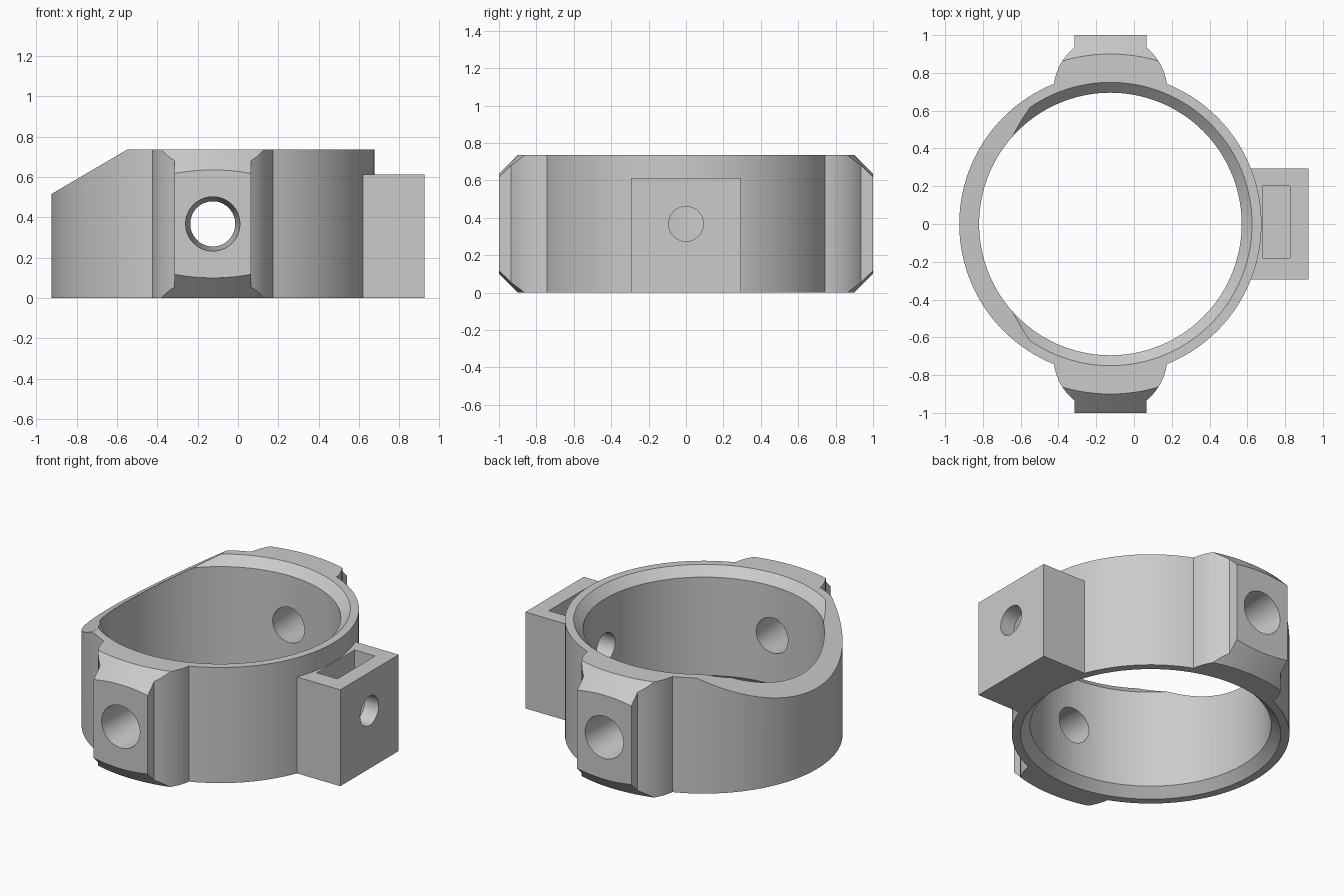
import bpy, bmesh, math
from mathutils import Matrix, Vector

if "Cube" in bpy.data.objects:
    bpy.data.objects.remove(bpy.data.objects["Cube"], do_unlink=True)

CX = -0.125      # ring axis
H = 0.735        # ring height
MID = H / 2
SEG = 144

grey = bpy.data.materials.new("light grey")
grey.use_nodes = True
colour = (0.6, 0.6, 0.6, 1)
grey.diffuse_color = colour
grey.node_tree.nodes["Principled BSDF"].inputs["Base Color"].default_value = colour


def finish(name, bm):
    bmesh.ops.recalc_face_normals(bm, faces=bm.faces)
    mesh = bpy.data.meshes.new(name)
    bm.to_mesh(mesh)
    bm.free()
    mesh.materials.append(grey)
    obj = bpy.data.objects.new(name, mesh)
    bpy.context.collection.objects.link(obj)
    return obj


def box(name, lo, hi):
    bm = bmesh.new()
    bmesh.ops.create_cube(bm, size=1)
    for v in bm.verts:
        v.co = Vector([l + (c + 0.5) * (h - l) for c, l, h in zip(v.co, lo, hi)])
    return finish(name, bm)


def cone(name, r1, r2, start, end, seg=SEG):
    """Closed cylinder or cone running from start to end."""
    a, b = Vector(start), Vector(end)
    turn = (b - a).to_track_quat('Z', 'Y').to_matrix().to_4x4()
    bm = bmesh.new()
    bmesh.ops.create_cone(bm, cap_ends=True, segments=seg, radius1=r1, radius2=r2,
                          depth=(b - a).length,
                          matrix=Matrix.Translation((a + b) / 2) @ turn)
    return finish(name, bm)


def lathe(name, profile):
    """Solid of revolution about the ring axis from (radius, z) points."""
    bm = bmesh.new()
    rings = [[bm.verts.new((CX + r * math.cos(math.tau * i / SEG),
                            r * math.sin(math.tau * i / SEG), z))
              for i in range(SEG)] for r, z in profile]
    for a, b in zip(rings, rings[1:]):
        for i in range(SEG):
            j = (i + 1) % SEG
            bm.faces.new((a[i], a[j], b[j], b[i]))
    bm.faces.new(rings[0])
    bm.faces.new(rings[-1])
    return finish(name, bm)


def prism(name, outline, axis, lo, hi):
    """Extrude a 2D outline along y or z."""
    bm = bmesh.new()

    def point(p, t):
        return (p[0], t, p[1]) if axis == 'Y' else (p[0], p[1], t)
    a = [bm.verts.new(point(p, lo)) for p in outline]
    b = [bm.verts.new(point(p, hi)) for p in outline]
    bm.faces.new(a)
    bm.faces.new(b)
    for i in range(len(a)):
        j = (i + 1) % len(a)
        bm.faces.new((a[i], a[j], b[j], b[i]))
    return finish(name, bm)


def boolean(target, tool, operation):
    mod = target.modifiers.new("boolean", 'BOOLEAN')
    mod.operation, mod.object, mod.solver = operation, tool, 'EXACT'
    bpy.context.view_layer.update()
    result = target.evaluated_get(bpy.context.evaluated_depsgraph_get())
    mesh = bpy.data.meshes.new_from_object(result)
    target.modifiers.clear()
    target.data = mesh
    bpy.data.objects.remove(tool, do_unlink=True)


# Ring body
ring = cone("clamp_ring", 0.80, 0.80, (CX, 0, 0), (CX, 0, H))

# Screw bosses: rounded base with a flat-faced nose, bevelled by a cone
for side in (-1, 1):
    nose, base, half = 0.19, 0.302, 0.70
    turn = math.acos(nose / base)
    arc = [turn * i / 12 for i in range(13)]
    right = [(base, 0.6)] + [(base * math.cos(t), half + base * math.sin(t)) for t in arc]
    right.append((nose, 1.0))
    outline = right + [(-x, y) for x, y in reversed(right)]
    boss = prism("boss", [(CX + x, side * y) for x, y in outline], 'Z', 0, H)
    bevel = lathe("bevel", [(0.90, 0), (1.10, 0.20), (1.10, H - 0.20), (0.90, H)])
    boolean(boss, bevel, 'INTERSECT')
    boolean(ring, boss, 'UNION')

# Side block
boolean(ring, box("block", (0.60, -0.293, 0), (0.925, 0.293, 0.613)), 'UNION')

# Bore with chamfered rims
boolean(ring, lathe("bore", [(0.85, -0.10), (0.695, 0.055), (0.695, H - 0.055),
                             (0.85, H + 0.10)]), 'DIFFERENCE')

# Sloped relief across the plain side
slope = [(-0.55, H), (-0.55 - 0.60, H - 0.352), (-1.15, 1.0), (-0.55, 1.0)]
boolean(ring, prism("slope", slope, 'Y', -1.2, 1.2), 'DIFFERENCE')

# Tapered screw holes in the bosses
for side in (-1, 1):
    boolean(ring, cone("hole", 0.142, 0.105, (CX, side * 1.1, MID),
                       (CX, side * 0.60, MID), 64), 'DIFFERENCE')

# Nut pocket and cross hole in the block
boolean(ring, box("pocket", (0.68, -0.18, 0.18), (0.825, 0.20, 0.80)), 'DIFFERENCE')
boolean(ring, cone("cross_hole", 0.093, 0.093, (0.40, 0, MID), (1.1, 0, MID), 64),
        'DIFFERENCE')

# Smooth curved walls, sharp edges
bpy.ops.object.select_all(action='DESELECT')
ring.select_set(True)
bpy.context.view_layer.objects.active = ring
bpy.ops.object.shade_smooth_by_angle(angle=math.radians(25))
